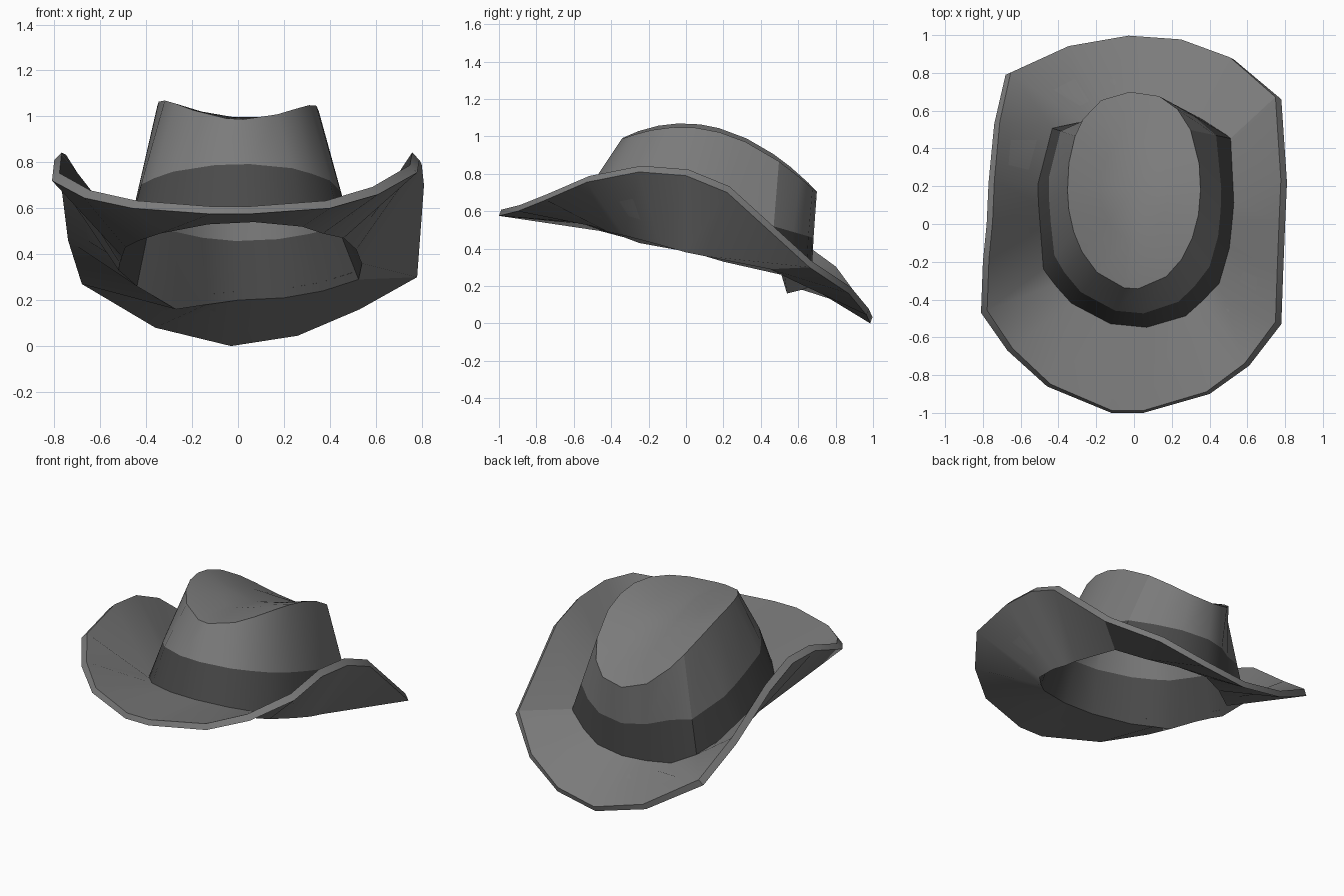
import bpy
import math

cube = bpy.data.objects.get("Cube")
if cube:
    bpy.data.objects.remove(cube, do_unlink=True)


def material(name, grey):
    mat = bpy.data.materials.new(name)
    mat.use_nodes = True
    colour = (grey, grey, grey, 1)
    mat.diffuse_color = colour
    mat.node_tree.nodes["Principled BSDF"].inputs["Base Color"].default_value = colour
    return mat


felt = material("grey felt", 0.2)
dark = material("dark band", 0.07)

# Lower rim of the brim, clockwise from the back
RIM = [(-.03, .985, 0), (.26, .965, .045), (.53, .87, .16), (.78, .66, .3),
       (.81, .22, .7), (.8, 0, .79), (.79, -.25, .81), (.78, -.53, .755),
       (.61, -.75, .66), (.4, -.9, .6), (.05, -1, .575), (-.12, -1, .575),
       (-.46, -.86, .6), (-.67, -.67, .645), (-.81, -.47, .72), (-.8, -.2, .81),
       (-.78, 0, .8), (-.77, .22, .7), (-.74, .53, .46), (-.68, .79, .27),
       (-.36, .93, .08)]

# Foot of the crown, matching the rim point for point
FOOT = [(0, .67, .2), (.2, .64, .21), (.37, .55, .24), (.525, .45, .29),
        (.54, .1, .36), (.53, 0, .38), (.515, -.14, .42), (.46, -.33, .47),
        (.37, -.42, .49), (.28, -.5, .52), (.07, -.56, .54), (-.13, -.54, .53),
        (-.34, -.43, .49), (-.43, -.33, .46), (-.49, -.25, .43),
        (-.505, -.03, .39), (-.515, .1, .36), (-.52, .2, .33),
        (-.44, .51, .26), (-.27, .54, .16), (-.14, .62, .18)]


def crest(x, y):
    return 1.06 - .69 * (y + .02) ** 2 - .03 * x


def oval(half_x, half_y, centre_y, drop):
    """Oval on the crest of the crown, a little squarer at the back."""
    points = []
    for rim_x, rim_y, _ in RIM:
        a = math.atan2(rim_x / .8, rim_y)
        power = .85 if math.cos(a) > 0 else 1
        x = half_x * math.copysign(abs(math.sin(a)) ** power, math.sin(a))
        y = centre_y + half_y * math.copysign(abs(math.cos(a)) ** power, math.cos(a))
        points.append((x, y, crest(x, y) - drop))
    return points


def blend(a, b, t):
    return [tuple(p + (q - p) * t for p, q in zip(u, v)) for u, v in zip(a, b)]


def loft(name, rings, mat, centre=None):
    """Skin rings from the inside out, optionally closed by a centre point."""
    n = len(RIM)
    verts = [p for r in rings for p in r]
    faces = []
    for r in range(len(rings) - 1):
        for i in range(n):
            j = (i + 1) % n
            faces.append((r * n + i, r * n + j, (r + 1) * n + j, (r + 1) * n + i))
    if centre:
        verts.append(centre)
        faces += [(len(verts) - 1, (i + 1) % n, i) for i in range(n)]
    mesh = bpy.data.meshes.new(name)
    mesh.from_pydata(verts, [], faces)
    mesh.materials.append(mat)
    obj = bpy.data.objects.new(name, mesh)
    bpy.context.collection.objects.link(obj)
    bpy.ops.object.select_all(action='DESELECT')
    obj.select_set(True)
    bpy.context.view_layer.objects.active = obj
    bpy.ops.object.shade_smooth_by_angle(angle=math.radians(30))


crown_rim = oval(.352, .522, .178, 0)
dent = oval(.18, .26, .175, .06)
band_top = [(x, y, .79 - .29 * (y + .465)) for x, y, z in blend(FOOT, crown_rim, .4)]

# Crown with a dented top
loft("crown", [dent, crown_rim, band_top], felt, (0, .17, .93))

# Band around the foot of the crown
loft("hat_band", [band_top, FOOT], dark)

# Curled brim: upper side, edge, then underside
upper_foot = blend(FOOT, band_top, .15)
upper_rim = [(x * .96, y + .012, z + .033) for x, y, z in RIM]
loft("brim", [upper_foot, upper_rim, RIM, FOOT], felt)
